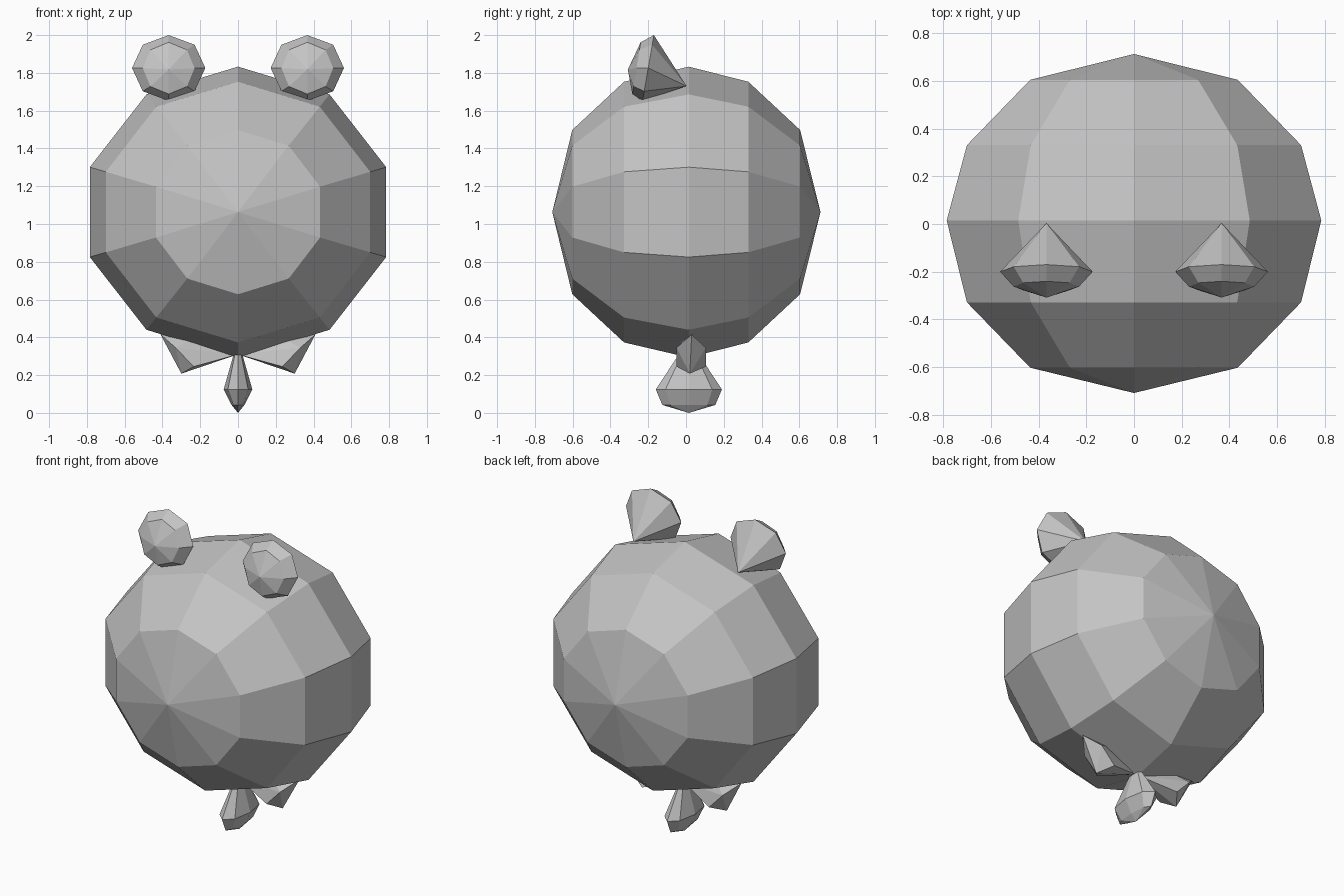
import bpy, bmesh
from math import cos, sin, pi
from mathutils import Vector

cube = bpy.data.objects.get("Cube")
if cube:
    bpy.data.objects.remove(cube, do_unlink=True)

GREY = (0.55, 0.55, 0.55, 1)
grey = bpy.data.materials.new("plain grey")
grey.use_nodes = True
grey.diffuse_color = GREY
grey.node_tree.nodes["Principled BSDF"].inputs["Base Color"].default_value = GREY


def finish(name, bm):
    """Turn a bmesh into a flat shaded object."""
    bmesh.ops.recalc_face_normals(bm, faces=bm.faces)
    mesh = bpy.data.meshes.new(name)
    bm.to_mesh(mesh)
    bm.free()
    mesh.materials.append(grey)
    obj = bpy.data.objects.new(name, mesh)
    bpy.context.collection.objects.link(obj)


def loft(name, start, rings, end, sides):
    """Join two poles through rings given as (centre, u axis, v axis)."""
    bm = bmesh.new()
    loops = []
    for centre, u, v in rings:
        angles = [2 * pi * i / sides for i in range(sides)]
        loops.append([bm.verts.new(Vector(centre) + Vector(u) * sin(a) + Vector(v) * cos(a))
                      for a in angles])
    first, last = bm.verts.new(start), bm.verts.new(end)
    for i in range(sides):
        j = (i + 1) % sides
        bm.faces.new((first, loops[0][i], loops[0][j]))
        bm.faces.new((last, loops[-1][j], loops[-1][i]))
        for a, b in zip(loops, loops[1:]):
            bm.faces.new((a[i], b[i], b[j], a[j]))
    finish(name, bm)


# Body: faceted ball with its poles at front and back
MID = 1.063
profile = [(-0.602, 0.457, 0.435), (-0.328, 0.736, 0.69), (0.015, 0.825, 0.77),
           (0.33, 0.736, 0.69), (0.604, 0.457, 0.435)]
loft("body", (0, -0.708, MID),
     [((0, y, MID), (rx, 0, 0), (0, 0, rz)) for y, rx, rz in profile],
     (0, 0.712, MID), 10)

for side, s in (("left", 1), ("right", -1)):
    # Ears: domed front tapering to a point behind
    x = 0.367 * s
    loft(side + "_ear", (x, 0.003, 1.73),
         [((x, -0.2, 1.826), (0.194, 0, 0), (0, 0.03, 0.174)),
          ((x, -0.262, 1.825), (0.137, 0, 0), (0, 0.022, 0.137))],
         (x, -0.308, 1.818), 8)

    # Lower fins: wedges spreading sideways from under the body
    bm = bmesh.new()
    points = [(0, 0.02, 0.31), (0.2, 0.02, 0.42), (0.41, 0.03, 0.415), (0.3, 0.02, 0.208)]
    for y in (-0.05, 0.105):
        points += [(0.33, y, 0.345), (0.235, y, 0.245)]
    for px, py, pz in points:
        bm.verts.new((px * s, py, pz))
    bmesh.ops.convex_hull(bm, input=bm.verts)
    finish(side + "_fin", bm)

# Centre drop: thin bulb hanging below the body
loft("centre_drop", (0, 0.015, 0.39),
     [((0, 0.015, 0.124), (0.076, 0, 0), (0, 0.175, 0)),
      ((0, 0.015, 0.042), (0.034, 0, 0), (0, 0.14, 0))],
     (0, 0.015, 0), 8)
